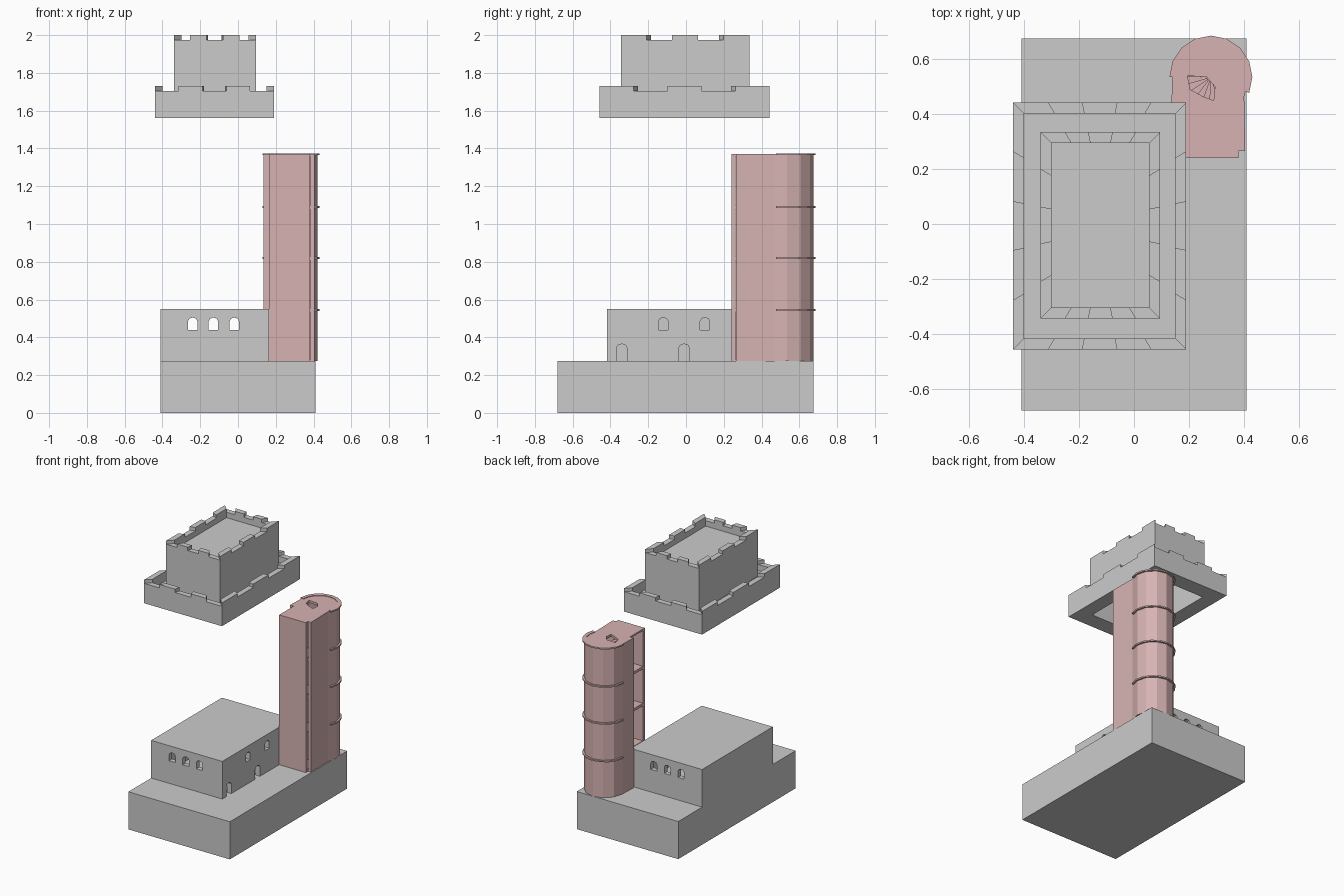
import bpy, bmesh
from math import sin, cos, radians
from mathutils import Vector

if "Cube" in bpy.data.objects:
    bpy.data.objects.remove(bpy.data.objects["Cube"])


def mesh_object(name, bm, mat=None):
    bmesh.ops.recalc_face_normals(bm, faces=bm.faces)
    me = bpy.data.meshes.new(name)
    bm.to_mesh(me)
    bm.free()
    ob = bpy.data.objects.new(name, me)
    bpy.context.collection.objects.link(ob)
    if mat:
        me.materials.append(mat)
    return ob


def prism(name, pts, lo, hi, axis='z', mat=None):
    """Extrude a 2D outline along an axis."""
    place = {'z': lambda u, v, w: (u, v, w),
             'y': lambda u, v, w: (u, w, v),
             'x': lambda u, v, w: (w, u, v)}[axis]
    bm = bmesh.new()
    a = [bm.verts.new(place(u, v, lo)) for u, v in pts]
    b = [bm.verts.new(place(u, v, hi)) for u, v in pts]
    bm.faces.new(a)
    bm.faces.new(b)
    n = len(pts)
    for i in range(n):
        j = (i + 1) % n
        bm.faces.new((a[i], a[j], b[j], b[i]))
    return mesh_object(name, bm, mat)


def rect(x0, x1, y0, y1):
    return [(x0, y0), (x1, y0), (x1, y1), (x0, y1)]


def arc(cx, cy, r, start, end, n):
    return [(cx + r * cos(radians(start + (end - start) * i / n)),
             cy + r * sin(radians(start + (end - start) * i / n))) for i in range(n + 1)]


def cut(ob, cutter):
    cutter.hide_render = True
    m = ob.modifiers.new("cut", 'BOOLEAN')
    m.operation = 'DIFFERENCE'
    m.solver = 'EXACT'
    m.object = cutter
    bpy.context.view_layer.objects.active = ob
    bpy.ops.object.modifier_apply(modifier=m.name)
    bpy.data.objects.remove(cutter)


def arch(c, w, z0, z1):
    """Opening outline with a faceted arched head."""
    h = w / 2
    return [(c - h, z0), (c + h, z0), (c + h, z1 - .02), (c + h * .7, z1 - .006),
            (c, z1), (c - h * .7, z1 - .006), (c - h, z1 - .02)]


def battlement(name, x0, x1, y0, y1, floor, low, high, t=.04):
    """Parapet of five bays per side with mitred merlons; long sides carry three."""
    def loop(x0, x1, y0, y1):
        c = [Vector(p) for p in rect(x0, x1, y0, y1)]
        return [c[s].lerp(c[(s + 1) % 4], k / 5) for s in range(4) for k in range(5)]
    out, inn = loop(x0, x1, y0, y1), loop(x0 + t, x1 - t, y0 + t, y1 - t)
    hs = [high if (k + s) % 2 else low for s in range(4) for k in range(5)]
    bm = bmesh.new()

    def quad(*ps):
        bm.faces.new([bm.verts.new((p.x, p.y, z)) for p, z in ps])
    for i in range(20):
        j, h = (i + 1) % 20, hs[i]
        a, b, c, d = out[i], out[j], inn[j], inn[i]
        quad((a, floor), (b, floor), (b, h), (a, h))
        quad((a, h), (b, h), (c, h), (d, h))
        quad((d, h), (c, h), (c, floor), (d, floor))
        if hs[i - 1] != h:
            quad((a, low), (a, high), (d, high), (d, low))
    # side merlons run the opposite phase so corners belong to the long sides
    return mesh_object(name, bm)


# Base and hollow hall with arched openings
prism("base_block", rect(-.41, .41, -.68, .675), 0, .275)
hall = prism("hall", rect(-.41, .165, -.417, .40), .275, .55)
cut(hall, prism("hall_cavity", rect(-.375, .13, -.382, .365), .2, .52))
for x in (-.24, -.13, -.02):
    cut(hall, prism("window_cutter", arch(x, .05, .44, .505), -.6, .6, 'y'))
for y in (-.12, .10):
    cut(hall, prism("side_window_cutter", arch(y, .05, .44, .505), 0, .3, 'x'))
for y in (-.34, -.01):
    cut(hall, prism("door_cutter", arch(y, .055, .25, .365), 0, .3, 'x'))

# Raised keep: walkway level and upper block, hollow below
walkway = prism("keep_walkway", rect(-.44, .19, -.457, .443), 1.56, 1.66)
cut(walkway, prism("walkway_cavity", rect(-.33, .085, -.335, .325), 1.5, 1.8))
keep = prism("keep_body", rect(-.34, .095, -.345, .335), 1.655, 1.935)
cut(keep, prism("keep_cavity", rect(-.33, .085, -.335, .325), 1.6, 1.90))
battlement("walkway_parapet", -.44, .19, -.457, .443, 1.66, 1.705, 1.73)
battlement("keep_parapet", -.34, .095, -.345, .335, 1.935, 1.975, 2.0)

# Stair tower
red = bpy.data.materials.new("tower_red")
red.diffuse_color = (.68, .45, .45, 1)
red.use_nodes = True
red.node_tree.nodes["Principled BSDF"].inputs["Base Color"].default_value = red.diffuse_color
CX, CY = .28, .535
outline = ([(.165, .24), (.38, .24), (.38, .265), (.405, .265)]
           + arc(CX, CY, .14, -30, 180, 7) + [(.135, .41), (.165, .41)])
tower = prism("tower_shell", outline, .275, 1.37, mat=red)
levels = (.275, .545, .82, 1.09, 1.37)
for lo, hi in zip(levels, levels[1:]):
    cut(tower, prism("room_cutter", rect(.1, .385, .262, .402), lo + .008, hi - .012))
cut(tower, prism("stairwell_cutter", arc(CX, CY, .118, 0, 337.5, 15), .285, 1.352))
cut(tower, prism("roof_hatch_cutter", [(.195, .54), (.205, .49), (.25, .465), (.29, .45),
                                       (.295, .50), (.265, .535)], 1.3, 1.5))

# Thin floor bands showing around the rounded side
for z in levels[1:]:
    band = arc(CX, CY, .151, -22.5, 180, 9) + arc(CX, CY, .125, 180, -22.5, 9)
    prism("floor_band", band, z - .006, z + .004, mat=red)

# Spiral stair inside the tower
STEPS = 48
for i in range(STEPS):
    a = 250 - (STEPS - 1 - i) * 18
    z = .29 + i * 1.04 / STEPS
    step = arc(CX, CY, .12, a, a + 18, 1) + arc(CX, CY, .015, a + 18, a, 1)
    prism("stair_step", step, z, z + .022, mat=red)
